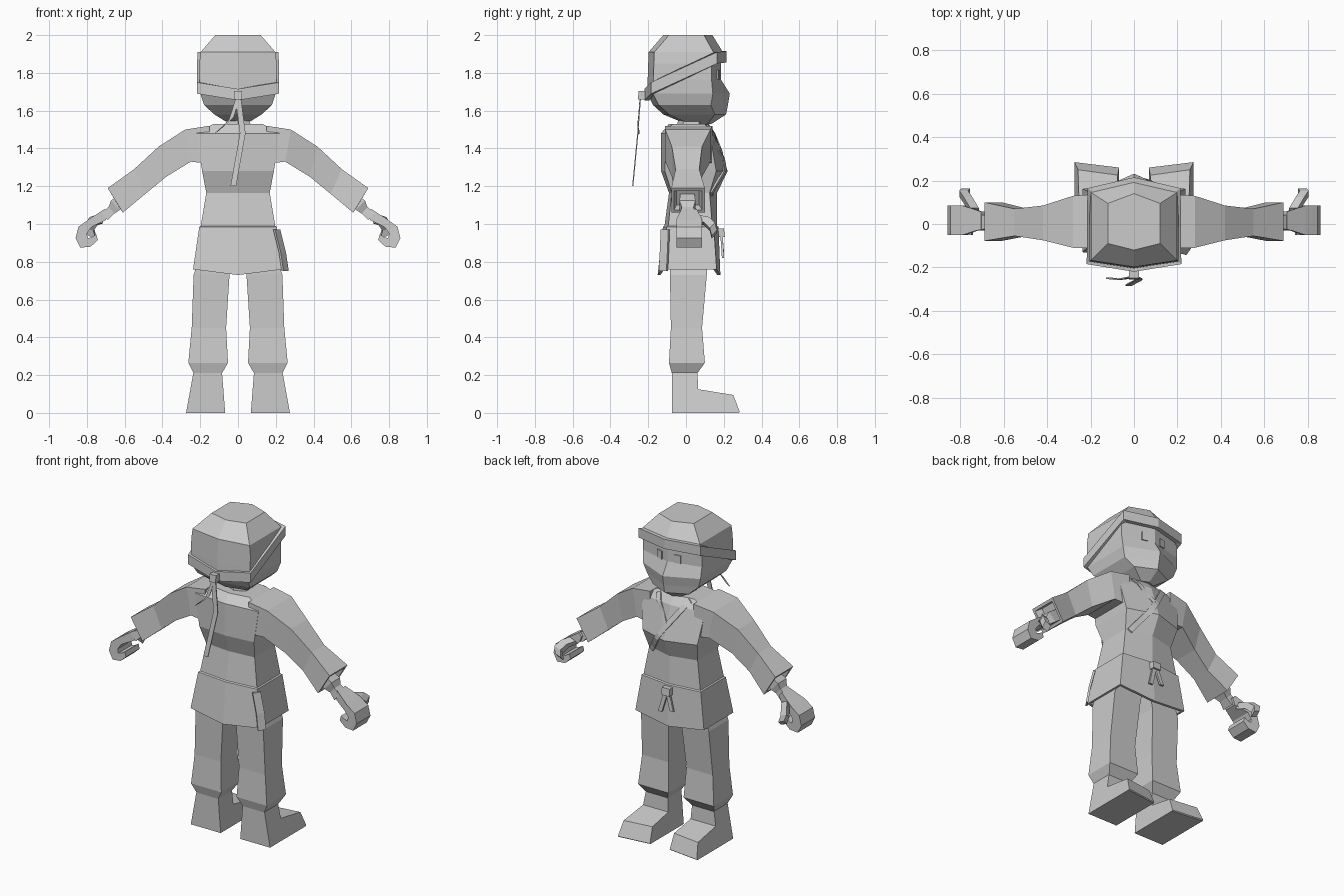
import bpy, bmesh
from mathutils import Vector
from mathutils.bvhtree import BVHTree

grey = bpy.data.materials.new("plain grey")
grey.diffuse_color = (0.6, 0.6, 0.6, 1)


def loft(name, rings, mirror=False, closed=False):
    """Skin equal-length rings of points, flat shaded."""
    bm = bmesh.new()
    vs = [[bm.verts.new(p) for p in r] for r in rings]
    n = len(vs[0])
    pairs = list(zip(vs, vs[1:])) + ([(vs[-1], vs[0])] if closed else [])
    for a, b in pairs:
        for i in range(n):
            j = (i + 1) % n
            bm.faces.new((a[i], a[j], b[j], b[i]))
    if not closed:
        bm.faces.new(vs[0])
        bm.faces.new(vs[-1])
    bmesh.ops.recalc_face_normals(bm, faces=bm.faces)
    me = bpy.data.meshes.new(name)
    bm.to_mesh(me)
    bm.free()
    me.materials.append(grey)
    ob = bpy.data.objects.new(name, me)
    bpy.context.collection.objects.link(ob)
    if mirror:
        ob.modifiers.new("mirror", 'MIRROR').use_mirror_merge = False
    return ob


def hexring(z, w, yb, yf, d, e, drop=0):
    """Six-sided body section with centre points front and back."""
    return [(0, yf, z - drop), (w, yf - d, z), (w, yb + e, z),
            (0, yb, z - drop), (-w, yb + e, z), (-w, yf - d, z)]


def sleeve(u, l, y0, y1):
    """Four-sided limb section from upper and lower (x, z) points."""
    return [(u[0], y0, u[1]), (u[0], y1, u[1]), (l[0], y1, l[1]), (l[0], y0, l[1])]


def flat(z, x0, x1, y0, y1):
    return [(x0, y0, z), (x1, y0, z), (x1, y1, z), (x0, y1, z)]


def strip(name, path, w, t, mirror=False):
    """Ribbon along a path; w and t are half width and half thickness vectors."""
    w, t = Vector(w), Vector(t)
    loft(name, [[Vector(p) + a * w + b * t for a, b in
                 ((-1, -1), (1, -1), (1, 1), (-1, 1))] for p in path], mirror)


# Jacket with a hollow skirt
torso = loft("jacket", [hexring(*r) for r in (
    (0.88, 0.19, -0.10, 0.14, 0.02, 0.02, 0),
    (0.76, 0.225, -0.135, 0.165, 0.02, 0.02, 0.03),
    (0.76, 0.238, -0.15, 0.182, 0.02, 0.02, 0.03),
    (0.985, 0.205, -0.122, 0.172, 0.025, 0.02, 0),
    (0.99, 0.197, -0.114, 0.164, 0.025, 0.02, 0),
    (1.165, 0.168, -0.09, 0.165, 0.04, 0.015, 0),
    (1.28, 0.19, -0.132, 0.22, 0.06, 0.02, 0),
    (1.48, 0.22, -0.132, 0.155, 0.03, 0.02, 0),
    (1.53, 0.13, -0.09, 0.12, 0.02, 0.02, 0))])

# Lapels and collar edge laid on the chest by ray casting
bvh = BVHTree.FromPolygons([v.co for v in torso.data.vertices],
                           [p.vertices for p in torso.data.polygons])


def lapel(name, a, b, half, steps=14):
    a, b = Vector(a), Vector(b)
    d = (b - a).normalized()
    side = Vector((-d.y, d.x)) * half
    rings = []
    for i in range(steps + 1):
        c = a.lerp(b, i / steps)
        ring = []
        for s, offs in ((-1, (-0.004, 0.008)), (1, (0.008, -0.004))):
            q = c + side * s
            hit = bvh.ray_cast(Vector((q.x, 1, q.y)), Vector((0, -1, 0)))[0]
            if hit:
                ring += [hit + Vector((0, o, 0)) for o in offs]
        if len(ring) == 4:
            rings.append(ring)
    loft(name, rings)


lapel("long_lapel", (-0.11, 1.52), (0.165, 1.13), 0.016)
lapel("short_lapel", (0.11, 1.52), (0.01, 1.37), 0.014)

# Loose flap of the skirt at the hip
strip("skirt_flap", [(0.205, -0.11, 0.97), (0.235, -0.115, 0.85), (0.25, -0.12, 0.75)],
      (0.014, 0.02, 0), (0.005, -0.004, 0))

# Belt knot and its ends
strip("belt_knot", [(0, 0.185, 0.975), (0, 0.19, 0.93)], (0.027, 0, 0), (0, 0.016, 0))
for s, z in ((1, 0.82), (-1, 0.84)):
    strip("belt_end", [(s * 0.008, 0.188, 0.94), (s * 0.04, 0.196, z)],
          (0.013, 0, 0), (0, 0.006, 0))

# Sleeves, with recessed cuffs
loft("sleeve", [sleeve(*r) for r in (
    ((0.15, 1.52), (0.16, 1.32), -0.11, 0.14),
    ((0.28, 1.50), (0.25, 1.33), -0.11, 0.13),
    ((0.42, 1.41), (0.38, 1.25), -0.075, 0.085),
    ((0.55, 1.29), (0.49, 1.16), -0.055, 0.07),
    ((0.69, 1.19), (0.61, 1.06), -0.078, 0.10),
    ((0.68, 1.175), (0.62, 1.075), -0.063, 0.085),
    ((0.64, 1.20), (0.58, 1.10), -0.05, 0.07))], mirror=True)

# Wrists
loft("wrist", [sleeve(*r) for r in (
    ((0.62, 1.16), (0.58, 1.11), -0.03, 0.045),
    ((0.672, 1.125), (0.625, 1.075), -0.035, 0.05),
    ((0.685, 1.09), (0.655, 1.055), -0.022, 0.04),
    ((0.725, 1.06), (0.69, 1.02), -0.03, 0.045))], mirror=True)

# Curled hands: a hooked side profile given a width, narrower at the wrist
hook = [(.685, 1.06), (.705, 1.08), (.79, 1.025), (.845, .985), (.86, .925),
        (.835, .875), (.78, .88), (.742, .915), (.75, .945), (.775, .93),
        (.795, .925), (.80, .95), (.775, .985), (.70, 1.02)]
loft("hand", [[(x, 0.017 + s * (0.04 if x < 0.72 else 0.068), z) for x, z in hook]
              for s in (-1, 1)], mirror=True)
strip("thumb", [(0.735, 0.06, 1.025), (0.765, 0.11, 1.015), (0.785, 0.14, 0.985),
                (0.775, 0.15, 0.945)], (0.02, 0, 0.008), (0, 0.014, 0.014), True)

# Trouser legs
loft("trouser_leg", [flat(*r) for r in (
    (0.21, 0.085, 0.235, -0.075, 0.06),
    (0.265, 0.053, 0.263, -0.09, 0.10),
    (0.45, 0.063, 0.245, -0.08, 0.085),
    (0.73, 0.045, 0.235, -0.085, 0.11),
    (0.90, 0.01, 0.18, -0.08, 0.11))], mirror=True)

# Boots: ankle shaft and toe in one side profile, wider at the sole
profile = [(-0.075, 0), (-0.075, 0.22), (0.06, 0.22), (0.065, 0.125),
           (0.25, 0.095), (0.285, 0.005), (0.28, 0)]
loft("boot", [[(0.085 - 0.017 * (1 - z / 0.22), y - (0.025 if y > 0.2 else 0), z)
               for y, z in profile],
              [(0.235 + 0.04 * (1 - z / 0.22), y, z) for y, z in profile]], mirror=True)

# Neck and head
loft("neck", [hexring(1.49, 0.07, -0.05, 0.10, 0.03, 0.03),
              hexring(1.57, 0.06, -0.04, 0.10, 0.03, 0.03)])
loft("head", [hexring(*r) for r in (
    (1.53, 0.045, 0.0, 0.135, 0.02, 0.02),
    (1.58, 0.125, -0.12, 0.212, 0.06, 0.03),
    (1.63, 0.18, -0.175, 0.222, 0.09, 0.03),
    (1.69, 0.20, -0.205, 0.232, 0.09, 0.03),
    (1.765, 0.205, -0.203, 0.185, 0.05, 0.03),
    (1.85, 0.205, -0.20, 0.185, 0.05, 0.03),
    (1.91, 0.198, -0.198, 0.195, 0.05, 0.03),
    (2.0, 0.12, -0.12, 0.14, 0.045, 0.03))])

# Eyes: small plates following the angled face
for s in (-1, 1):
    strip("eye", [(s * 0.062, 0.172, 1.765), (s * 0.062, 0.172, 1.815)],
          (0.02, -s * 0.005, 0), (0, 0.004, 0))

# Tilted headband, knot and trailing ribbons
band = [(0, 0.215, 1.885), (0.215, 0.165, 1.88), (0.218, -0.185, 1.72),
        (0, -0.22, 1.685), (-0.218, -0.185, 1.72), (-0.215, 0.165, 1.88)]
loft("headband", [[(x, y, z + 0.03), (x, y, z - 0.03),
                   (x * 0.88, y * 0.88, z - 0.03), (x * 0.88, y * 0.88, z + 0.03)]
                  for x, y, z in band], closed=True)
strip("headband_knot", [(0, -0.23, 1.705), (0, -0.235, 1.66)], (0.022, 0, 0), (0, 0.02, 0))
strip("long_ribbon", [(0, -0.242, 1.67), (0.025, -0.255, 1.48), (-0.025, -0.282, 1.2)],
      (0.015, 0, 0), (0, 0.003, 0))
strip("short_ribbon", [(0, -0.242, 1.67), (-0.035, -0.25, 1.56), (-0.075, -0.255, 1.52),
                       (-0.115, -0.25, 1.485)], (0.013, 0, 0.008), (0, 0.003, 0))
